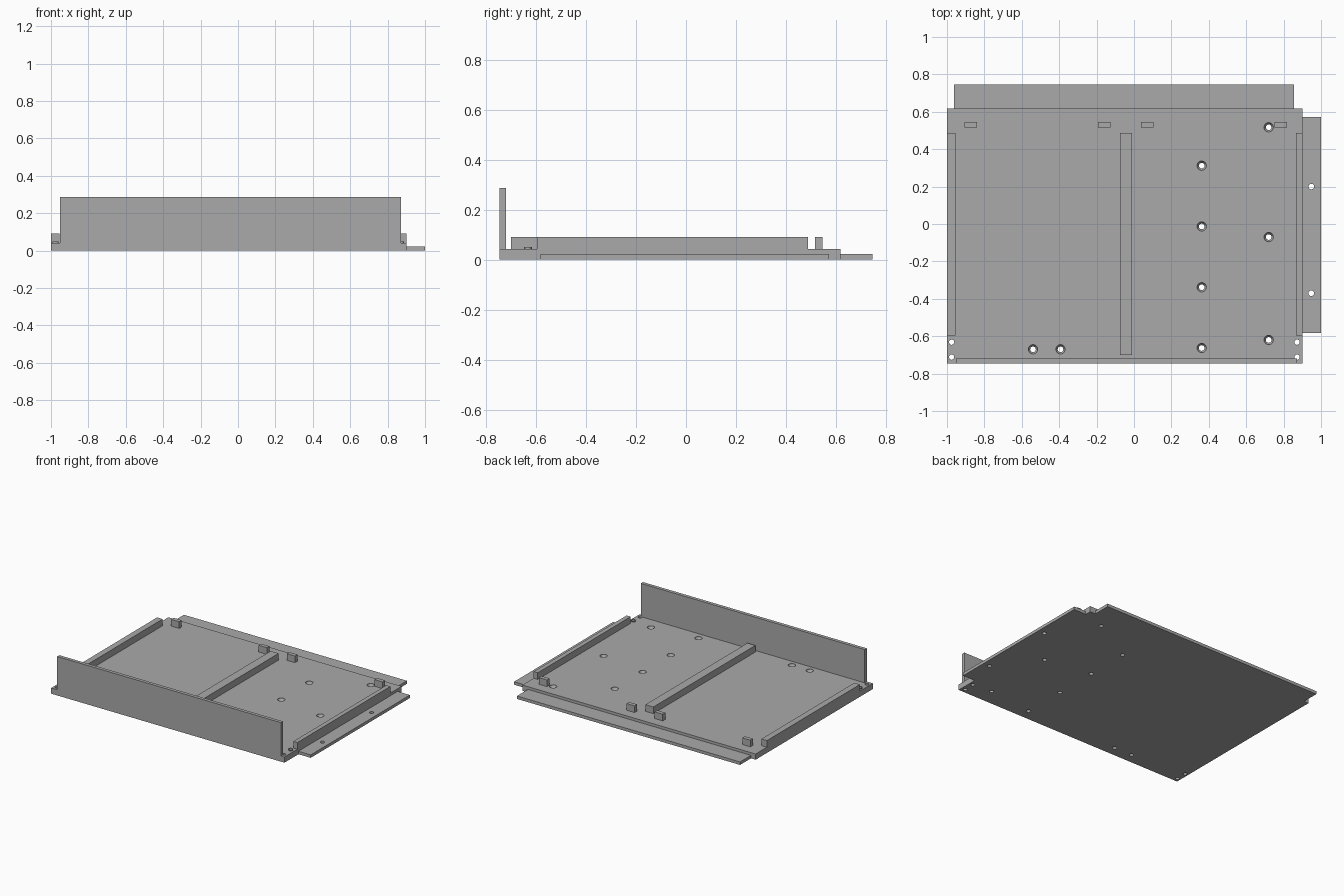
import bpy, bmesh, math
from mathutils import Matrix, Vector

if "Cube" in bpy.data.objects:
    bpy.data.objects.remove(bpy.data.objects["Cube"])

grey = bpy.data.materials.new("plain grey")
grey.diffuse_color = (0.40, 0.40, 0.40, 1)
grey.use_nodes = True
grey.node_tree.nodes["Principled BSDF"].inputs["Base Color"].default_value = grey.diffuse_color


def make_object(name, bm):
    bmesh.ops.recalc_face_normals(bm, faces=bm.faces)
    mesh = bpy.data.meshes.new(name)
    bm.to_mesh(mesh)
    bm.free()
    mesh.materials.append(grey)
    ob = bpy.data.objects.new(name, mesh)
    bpy.context.collection.objects.link(ob)
    return ob


def box(name, x0, x1, y0, y1, z0, z1):
    bm = bmesh.new()
    size = Matrix.Diagonal((x1 - x0, y1 - y0, z1 - z0, 1))
    centre = Vector(((x0 + x1) / 2, (y0 + y1) / 2, (z0 + z1) / 2))
    bmesh.ops.create_cube(bm, size=1, matrix=Matrix.Translation(centre) @ size)
    return make_object(name, bm)


def turned(bm, x, y, profile, closed=False, n=24):
    """Revolve (radius, height) points around a vertical axis at x, y."""
    rings = [[bm.verts.new((x + r * math.cos(2 * math.pi * i / n),
                            y + r * math.sin(2 * math.pi * i / n), z))
              for i in range(n)] for r, z in profile]
    pairs = list(zip(rings, rings[1:]))
    if closed:
        pairs.append((rings[-1], rings[0]))
    else:
        bm.faces.new(rings[0])
        bm.faces.new(rings[-1])
    for a, b in pairs:
        for i in range(n):
            j = (i + 1) % n
            bm.faces.new((a[i], a[j], b[j], b[i]))


def drill(ob, spots, profile):
    bm = bmesh.new()
    for x, y in spots:
        turned(bm, x, y, profile)
    cutter = make_object(ob.name + "_hole_cutter", bm)
    cutter.hide_render = True
    mod = ob.modifiers.new("holes", 'BOOLEAN')
    mod.operation, mod.solver, mod.object = 'DIFFERENCE', 'EXACT', cutter
    bpy.context.view_layer.objects.active = ob
    bpy.ops.object.modifier_apply(modifier=mod.name)
    bpy.data.objects.remove(cutter)


# Base plate with countersunk holes and plain corner holes
plate = box("base_plate", -1, 0.9, -0.745, 0.618, 0, 0.042)
countersunk = [(0.362, 0.312 - 0.325 * i) for i in range(4)]
countersunk += [(0.72, 0.517), (0.72, -0.07), (0.72, -0.62), (-0.54, -0.67), (-0.393, -0.67)]
drill(plate, countersunk, [(0.015, -0.02), (0.015, 0.02), (0.025, 0.036), (0.025, 0.06)])
corners = [(x, y) for x in (-0.975, 0.872) for y in (-0.632, -0.712)]
drill(plate, corners, [(0.014, -0.02), (0.014, 0.06)])

# Thin flanges at the right and back
side = box("right_flange", 0.9, 1, -0.582, 0.572, 0, 0.022)
drill(side, [(0.948, 0.2), (0.948, -0.37)], [(0.015, -0.02), (0.015, 0.04)])
box("back_flange", -0.962, 0.855, 0.618, 0.745, 0, 0.022)

# Upright front wall
box("front_wall", -0.952, 0.872, -0.745, -0.72, 0.042, 0.287)

# Side rails and centre rib
for name, x0, x1, y0 in (("left_rail", -1, -0.955, -0.595),
                         ("right_rail", 0.867, 0.9, -0.595),
                         ("centre_rib", -0.075, -0.01, -0.70)):
    box(name, x0, x1, y0, 0.487, 0.042, 0.091)

# Stop blocks along the back edge
for i, x in enumerate((-0.873, -0.159, 0.07, 0.784)):
    box(f"stop_block_{i + 1}", x - 0.033, x + 0.033, 0.515, 0.545, 0.042, 0.091)

# Low collars around the rear corner holes
bm = bmesh.new()
for x, y in corners:
    if y > -0.7:
        turned(bm, x, y, [(0.014, 0.04), (0.016, 0.04), (0.016, 0.05), (0.014, 0.05)], closed=True)
make_object("hole_collars", bm)
